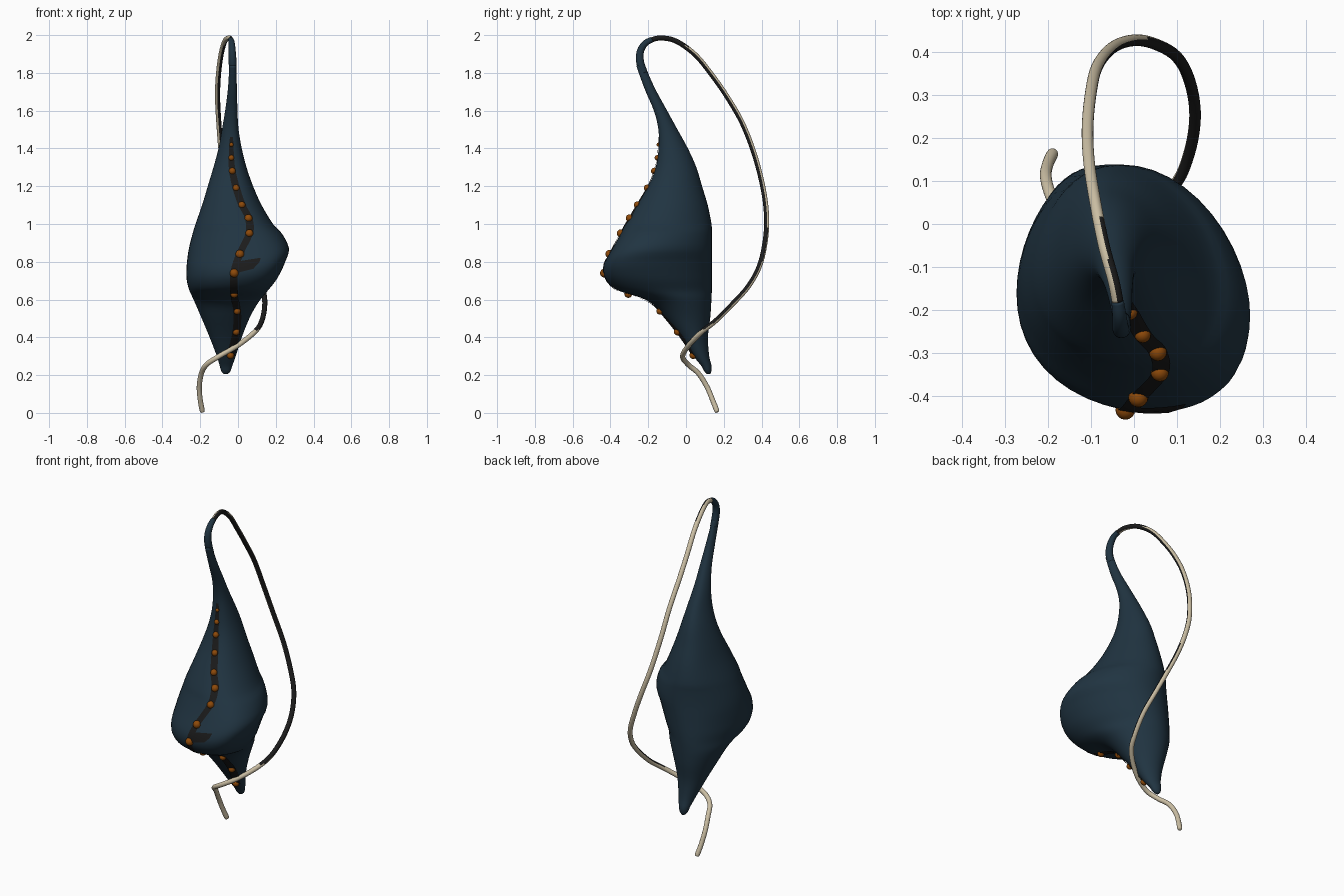
import bpy, bmesh, math
from mathutils import Vector
from mathutils.bvhtree import BVHTree

if "Cube" in bpy.data.objects:
    bpy.data.objects.remove(bpy.data.objects["Cube"])


def material(name, rgb):
    m = bpy.data.materials.new(name)
    m.diffuse_color = (*rgb, 1)
    m.use_nodes = True
    m.node_tree.nodes["Principled BSDF"].inputs["Base Color"].default_value = m.diffuse_color
    return m


BLUE = material("deep blue", (0.0145, 0.034, 0.053))
TAN = material("pale tan", (0.60, 0.52, 0.37))
ORANGE = material("burnt orange", (0.27, 0.068, 0.003))
DARK = material("dark seam", (0.011, 0.011, 0.011))


def add_mesh(name, bm, mat):
    bmesh.ops.recalc_face_normals(bm, faces=bm.faces)
    me = bpy.data.meshes.new(name)
    bm.to_mesh(me)
    bm.free()
    me.materials.append(mat)
    me.polygons.foreach_set("use_smooth", [True] * len(me.polygons))
    ob = bpy.data.objects.new(name, me)
    bpy.context.collection.objects.link(ob)
    return ob


def spline(rows, steps):
    """Smooth interpolation through rows of numbers."""
    out, n = [], len(rows)
    for i in range(n - 1):
        a, b, c, d = (rows[max(0, min(n - 1, i + k))] for k in (-1, 0, 1, 2))
        for s in range(steps):
            t = s / steps
            out.append([0.5 * (2 * q + (r - p) * t + (2 * p - 5 * q + 4 * r - w) * t * t
                               + (3 * q - p - 3 * r + w) * t ** 3)
                        for p, q, r, w in zip(a, b, c, d)])
    out.append(list(rows[-1]))
    return out


def tube(name, points, mat, sides=20, steps=5):
    """Round tube through (x, y, z, radius) points."""
    pts = spline(points, steps)
    pos = [Vector(p[:3]) for p in pts]
    bm = bmesh.new()
    rings, side = [], Vector((1, 0, 0))
    for i, p in enumerate(pos):
        t = (pos[min(i + 1, len(pos) - 1)] - pos[max(i - 1, 0)]).normalized()
        side = (side - t * side.dot(t)).normalized()
        up = t.cross(side)
        rings.append([bm.verts.new(p + pts[i][3] * (side * math.cos(a) + up * math.sin(a)))
                      for a in (2 * math.pi * k / sides for k in range(sides))])
    skin(bm, rings)
    return add_mesh(name, bm, mat)


def skin(bm, rings):
    n = len(rings[0])
    for r0, r1 in zip(rings, rings[1:]):
        for k in range(n):
            bm.faces.new((r0[k], r0[(k + 1) % n], r1[(k + 1) % n], r1[k]))
    bm.faces.new(rings[0])
    bm.faces.new(rings[-1])


# Body: horizontal sections as z, x min, x max, y min, y max
sections = [
    (0.205, -0.075, -0.055, 0.11, 0.128), (0.22, -0.088, -0.04, 0.097, 0.134),
    (0.25, -0.097, -0.03, 0.08, 0.135), (0.30, -0.112, -0.012, 0.04, 0.123),
    (0.40, -0.15, 0.02, -0.03, 0.116), (0.50, -0.192, 0.06, -0.11, 0.128),
    (0.57, -0.222, 0.098, -0.17, 0.133), (0.61, -0.24, 0.127, -0.24, 0.135),
    (0.65, -0.258, 0.16, -0.365, 0.137), (0.70, -0.271, 0.20, -0.42, 0.138),
    (0.75, -0.273, 0.228, -0.437, 0.138), (0.80, -0.27, 0.25, -0.428, 0.138),
    (0.87, -0.26, 0.270, -0.39, 0.138), (0.95, -0.24, 0.232, -0.345, 0.137),
    (1.00, -0.225, 0.185, -0.32, 0.135), (1.10, -0.19, 0.125, -0.26, 0.115),
    (1.20, -0.16, 0.08, -0.20, 0.085), (1.30, -0.13, 0.045, -0.16, 0.055),
    (1.40, -0.103, 0.02, -0.145, 0.01), (1.50, -0.085, 0.003, -0.146, -0.045),
    (1.60, -0.068, -0.003, -0.17, -0.10), (1.70, -0.055, -0.005, -0.213, -0.155),
    (1.78, -0.049, -0.008, -0.243, -0.193), (1.84, -0.046, -0.01, -0.264, -0.216),
]
bm = bmesh.new()
rings = []
for z, x0, x1, y0, y1 in spline(sections, 3):
    cx, cy, rx, ry = (x0 + x1) / 2, (y0 + y1) / 2, (x1 - x0) / 2, (y1 - y0) / 2
    belly = max(0, 1 - abs(z - 0.82) / 0.3)
    ring = []
    for k in range(48):
        c, s = math.cos(2 * math.pi * k / 48), math.sin(2 * math.pi * k / 48)
        skew = 0.12 + (0.16 * belly if s < 0 else 0)
        drop = 0.13 + belly * (0.06 + 0.18 * c)
        ring.append(bm.verts.new((cx + rx * (c - skew * s * (1 - c * c)),
                                  cy + ry * (s - drop * c * c), z)))
    rings.append(ring)
skin(bm, rings)
body = add_mesh("pod_body", bm, BLUE)
surface = BVHTree.FromPolygons([v.co for v in body.data.vertices],
                               [tuple(p.vertices) for p in body.data.polygons])


def on_front(x, z, lift=0.0):
    hit, nor, _, _ = surface.ray_cast(Vector((x, -2, z)), Vector((0, 1, 0)))
    if hit is None:
        hit, nor, _, _ = surface.find_nearest(Vector((x, -0.3, z)))
    if nor.y > 0:
        nor = -nor
    return hit + nor * lift


# Hooked neck continuing the body
tube("neck_hook", [
    (-0.028, -0.222, 1.80, 0.019), (-0.028, -0.24, 1.845, 0.021), (-0.030, -0.245, 1.89, 0.020),
    (-0.032, -0.236, 1.928, 0.0185), (-0.034, -0.212, 1.96, 0.0165), (-0.038, -0.18, 1.976, 0.0145)],
    BLUE)

# Long trailing cord
cord_path = [
    (-0.038, -0.18, 1.976), (-0.048, -0.13, 1.985), (-0.07, -0.05, 1.967), (-0.09, 0.05, 1.895),
    (-0.104, 0.14, 1.785), (-0.108, 0.22, 1.67), (-0.101, 0.30, 1.53), (-0.086, 0.365, 1.36),
    (-0.05, 0.41, 1.18), (0, 0.427, 1.03), (0.05, 0.418, 0.90), (0.1, 0.388, 0.775),
    (0.13, 0.33, 0.67), (0.142, 0.25, 0.58), (0.127, 0.16, 0.49), (0.09, 0.085, 0.43),
    (0, 0.015, 0.358), (-0.10, -0.018, 0.30), (-0.165, 0.01, 0.257), (-0.193, 0.065, 0.21),
    (-0.205, 0.11, 0.14), (-0.2, 0.14, 0.07), (-0.19, 0.162, 0.014)]
cord = tube("trailing_cord",
            [(*p, 0.0135) for p in cord_path] + [(-0.188, 0.166, 0.004, 0.008)], TAN)

# Dark stripe that runs along the cord and turns from its right side to its upper side
cord.data.materials.append(DARK)
stripe = [  # lowest z, direction, limit
    (1.94, Vector((1, 0, 0.1)), 0.15),
    (0.98, Vector((0.72, -0.6, -0.3)), 0.55),
    (0.44, Vector((0.2, -0.45, 0.85)), 0.05)]
for p in cord.data.polygons:
    for low, way, limit in stripe:
        if p.center.z > low:
            p.material_index = int(p.normal.dot(way) > limit)
            break

# Beads along the front seam: x, z, radius
beads = [
    (-0.035, 1.42, 0.011), (-0.035, 1.35, 0.015), (-0.03, 1.28, 0.018), (-0.01, 1.19, 0.018),
    (0.02, 1.10, 0.019), (0.055, 1.03, 0.021), (0.06, 0.95, 0.021), (0.01, 0.84, 0.023),
    (-0.02, 0.74, 0.023), (-0.02, 0.63, 0.020), (-0.005, 0.54, 0.019), (-0.01, 0.43, 0.019),
    (-0.04, 0.305, 0.019)]
bm = bmesh.new()
for x, z, r in beads:
    geo = bmesh.ops.create_uvsphere(bm, u_segments=16, v_segments=10, radius=r)
    bmesh.ops.translate(bm, verts=geo["verts"], vec=on_front(x, z, 0.001))
add_mesh("seam_beads", bm, ORANGE)


def plate(name, rows):
    """Thin sheet laid on the body from rows of (x, z) points."""
    bm = bmesh.new()
    grid = [[bm.verts.new(on_front(x, z, 0.004)) for x, z in row] for row in rows]
    for a, b in zip(grid, grid[1:]):
        for k in range(len(a) - 1):
            bm.faces.new((a[k], a[k + 1], b[k + 1], b[k]))
    add_mesh(name, bm, DARK)


# Dark seam strip under the beads
path = spline([(-0.035, 1.46)] + [b[:2] for b in beads], 5)
rows = []
for i, (x, z) in enumerate(path):
    w = 0.007 + 0.013 * min(1, i / 20)
    rows.append([(x + w * k / 2, z) for k in (-2, -1, 0, 1, 2)])
plate("seam_strip", rows)

# Dark flap beside the seam
plate("seam_patch", [[((1 - t) * a + t * b, (1 - t) * c + t * d)
                      for t in (0, 0.25, 0.5, 0.75, 1)]
                     for a, c, b, d in ((0, 0.80, 0.12, 0.82), (-0.005, 0.775, 0.112, 0.795),
                                        (-0.01, 0.74, 0.08, 0.763))])
